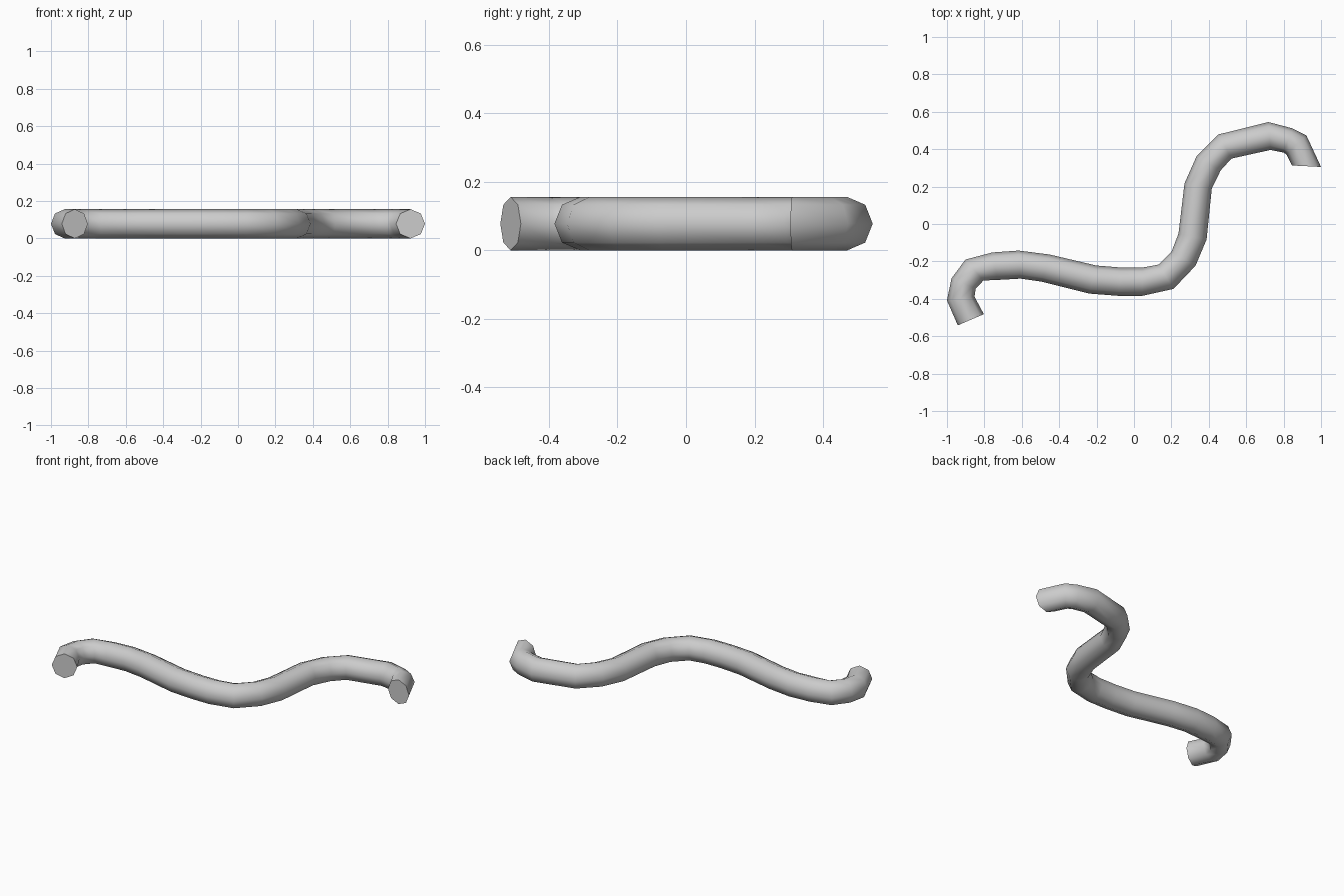
import bpy, bmesh, math
from mathutils import Vector

if "Cube" in bpy.data.objects:
    bpy.data.objects.remove(bpy.data.objects["Cube"])

SIDES = 8
R = 0.078

# Bent rod path: each cross-section as (left x, y, right x, y) in plan
SECTIONS = [
    (-.942, -.542, -.803, -.482), (-1.0, -.409, -.853, -.388),
    (-.976, -.291, -.846, -.345), (-.901, -.190, -.805, -.302),
    (-.757, -.152, -.730, -.299), (-.618, -.142, -.607, -.292),
    (-.452, -.163, -.495, -.308), (-.201, -.222, -.238, -.372),
    (-.067, -.233, -.083, -.384), (.045, -.233, .045, -.384),
    (.131, -.217, .211, -.347), (.201, -.147, .329, -.223),
    (.238, -.051, .388, -.083), (.270, .217, .416, .190),
    (.334, .361, .463, .286), (.452, .479, .521, .350),
    (.719, .545, .730, .396), (.848, .511, .800, .382),
    (.922, .473, .815, .372), (1.0, .305, .845, .313),
]

bm = bmesh.new()
rings = []
for ax, ay, bx, by in SECTIONS:
    a, b = Vector((ax, ay, R)), Vector((bx, by, R))
    mid, half = (a + b) / 2, (a - b) / 2
    ring = []
    for i in range(SIDES):
        t = 2 * math.pi * i / SIDES
        ring.append(bm.verts.new(mid + half * math.cos(t) + Vector((0, 0, R * math.sin(t)))))
    rings.append(ring)

# Tube walls, smooth
for r, s in zip(rings, rings[1:]):
    for i in range(SIDES):
        j = (i + 1) % SIDES
        bm.faces.new((r[i], r[j], s[j], s[i])).smooth = True

# Flat end caps with sharp rims
for ring in (rings[0], rings[-1]):
    cap = bm.faces.new(ring)
    for e in cap.edges:
        e.smooth = False
bmesh.ops.recalc_face_normals(bm, faces=bm.faces)

mesh = bpy.data.meshes.new("bent_rod")
bm.to_mesh(mesh)
bm.free()
rod = bpy.data.objects.new("bent_rod", mesh)
bpy.context.collection.objects.link(rod)
